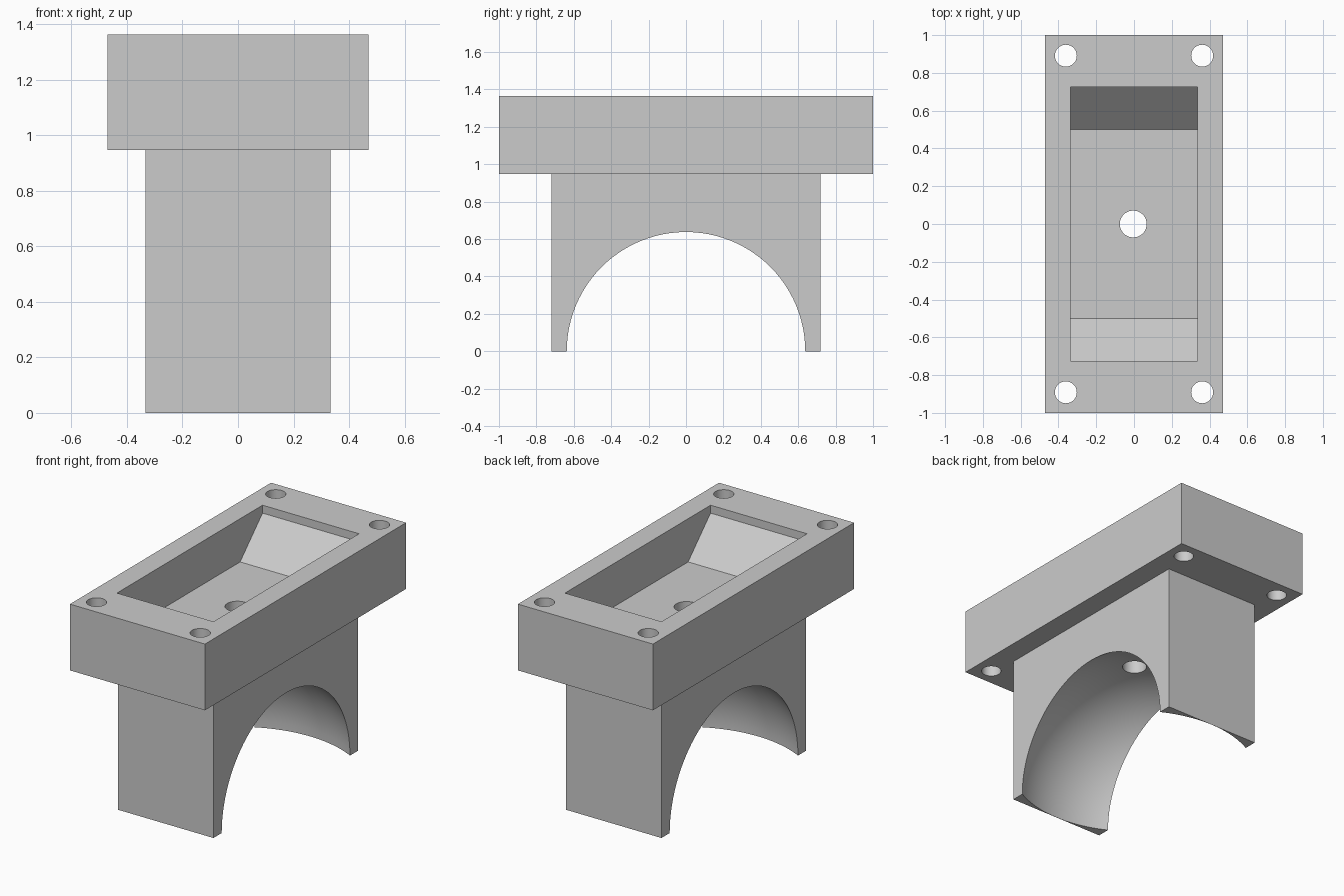
import bpy, bmesh, math

if "Cube" in bpy.data.objects:
    bpy.data.objects.remove(bpy.data.objects["Cube"])

grey = bpy.data.materials.new("light grey")
grey.diffuse_color = (0.6, 0.6, 0.6, 1)
grey.use_nodes = True
grey.node_tree.nodes["Principled BSDF"].inputs["Base Color"].default_value = grey.diffuse_color


def add_object(name, bm):
    bmesh.ops.recalc_face_normals(bm, faces=bm.faces)
    mesh = bpy.data.meshes.new(name)
    bm.to_mesh(mesh)
    bm.free()
    mesh.materials.append(grey)
    obj = bpy.data.objects.new(name, mesh)
    bpy.context.collection.objects.link(obj)
    return obj


def box(name, hx, hy, z0, z1):
    bm = bmesh.new()
    bmesh.ops.create_cube(bm, size=1)
    for v in bm.verts:
        v.co = (v.co.x * 2 * hx, v.co.y * 2 * hy, z0 if v.co.z < 0 else z1)
    return add_object(name, bm)


def prism_x(name, profile, hx):
    # Extrude a (y, z) outline across the width
    bm = bmesh.new()
    face = bm.faces.new([bm.verts.new((-hx, y, z)) for y, z in profile])
    ext = bmesh.ops.extrude_face_region(bm, geom=[face])["geom"]
    bmesh.ops.translate(bm, vec=(2 * hx, 0, 0),
                        verts=[g for g in ext if isinstance(g, bmesh.types.BMVert)])
    return add_object(name, bm)


def cylinder(name, x, y, r, z0, z1):
    bm = bmesh.new()
    bmesh.ops.create_cone(bm, cap_ends=True, segments=48, radius1=r, radius2=r, depth=z1 - z0)
    bmesh.ops.translate(bm, verts=bm.verts, vec=(x, y, (z0 + z1) / 2))
    return add_object(name, bm)


def combine(body, tool, operation):
    mod = body.modifiers.new(operation.lower(), "BOOLEAN")
    mod.operation = operation
    mod.solver = "EXACT"
    mod.object = tool
    bpy.context.view_layer.objects.active = body
    bpy.ops.object.modifier_apply(modifier=mod.name)
    bpy.data.objects.remove(tool)


TOP, UNDER, FLOOR = 1.364, 0.947, 1.092

# Flange plate joined to the column below it
body = box("flanged_saddle_block", 0.47, 1.0, UNDER, TOP)
combine(body, box("column", 0.333, 0.72, 0, UNDER + 0.06), "UNION")

# Round saddle in the underside
bm = bmesh.new()
bmesh.ops.create_uvsphere(bm, u_segments=96, v_segments=64, radius=0.7195)
for v in bm.verts:
    v.co = (v.co.z, v.co.x, v.co.y)
combine(body, add_object("saddle_cutter", bm), "DIFFERENCE")

# Pocket with a straight lip and sloping ends
pocket = [(-0.724, TOP + 0.1), (-0.724, TOP - 0.05), (-0.501, FLOOR),
          (0.501, FLOOR), (0.724, TOP - 0.05), (0.724, TOP + 0.1)]
combine(body, prism_x("pocket_cutter", pocket, 0.336), "DIFFERENCE")

# Centre drain hole and four corner bolt holes
combine(body, cylinder("drain_cutter", -0.004, 0, 0.071, 0.5, 1.2), "DIFFERENCE")
for sx in (-1, 1):
    for sy in (-1, 1):
        combine(body, cylinder("bolt_cutter", sx * 0.361, sy * 0.891, 0.058, 0.8, 1.5),
                "DIFFERENCE")

bpy.ops.object.select_all(action="DESELECT")
body.select_set(True)
bpy.context.view_layer.objects.active = body
bpy.ops.object.shade_smooth_by_angle(angle=math.radians(25))
